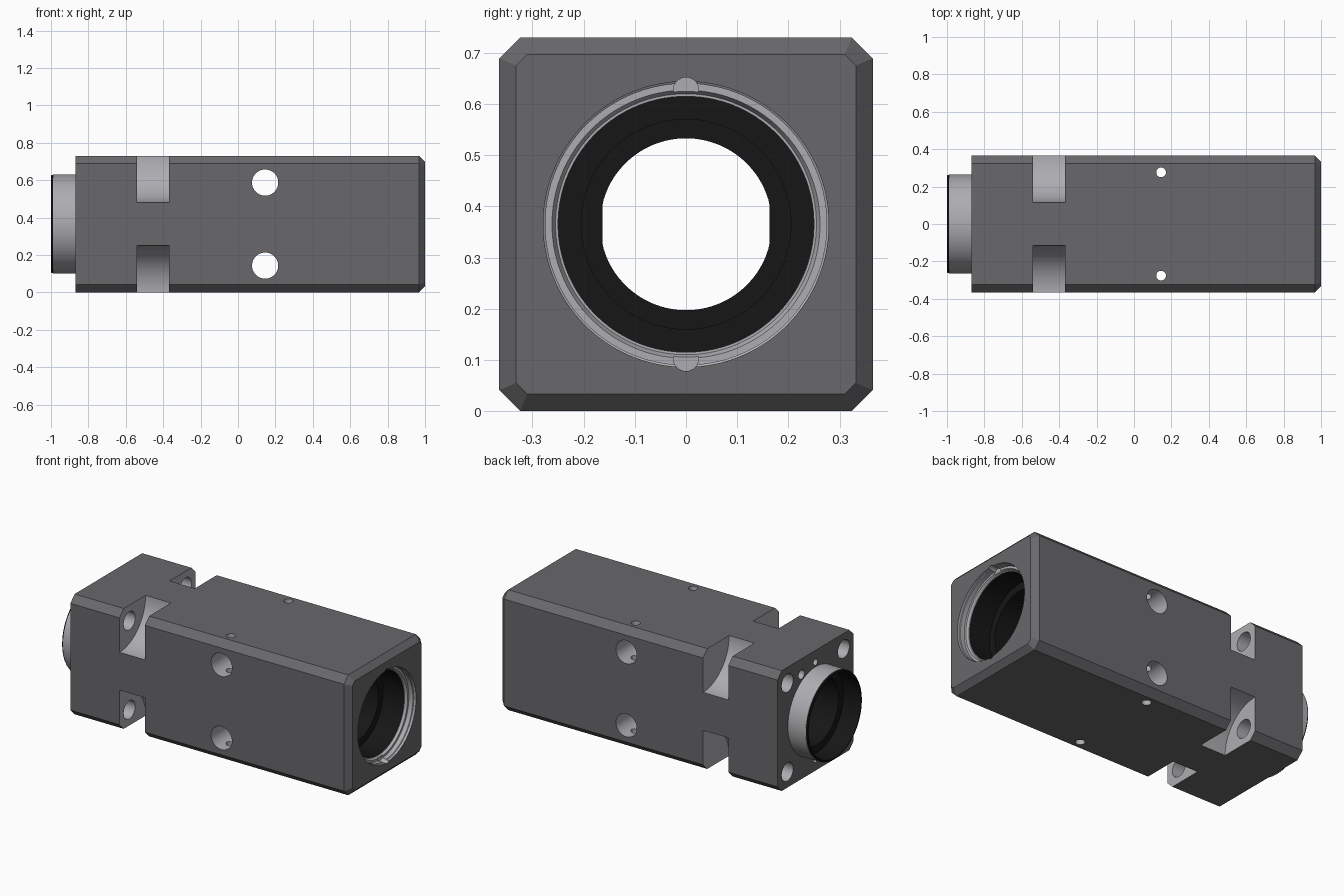
import bpy, bmesh, math
from mathutils import Vector

if "Cube" in bpy.data.objects:
    bpy.data.objects.remove(bpy.data.objects["Cube"])

CZ = 0.365          # height of the optical axis
HALF = 0.365        # half width of the square housing


def material(name, v):
    m = bpy.data.materials.new(name)
    m.diffuse_color = (v, v, v * 1.06, 1)
    m.use_nodes = True
    m.node_tree.nodes["Principled BSDF"].inputs["Base Color"].default_value = m.diffuse_color
    return m


DARK = material("painted_grey", 0.14)
LIGHT = material("bare_metal", 0.42)
BLACK = material("matte_black", 0.008)


def loft(name, rings, mat):
    """Closed solid skinned through rings of equal point count."""
    bm = bmesh.new()
    loops = [[bm.verts.new(p) for p in r] for r in rings]
    n = len(loops[0])
    for a, b in zip(loops, loops[1:]):
        for i in range(n):
            j = (i + 1) % n
            bm.faces.new((a[i], a[j], b[j], b[i]))
    bm.faces.new(loops[0][::-1])
    bm.faces.new(loops[-1])
    bmesh.ops.recalc_face_normals(bm, faces=bm.faces)
    me = bpy.data.meshes.new(name)
    bm.to_mesh(me)
    bm.free()
    me.materials.append(mat)
    ob = bpy.data.objects.new(name, me)
    bpy.context.collection.objects.link(ob)
    return ob


def turned(name, profile, mat, axis='X', at=(0, 0, 0), n=48, flat=None):
    """Revolve (distance, radius) pairs about an axis through 'at'."""
    k = 'XYZ'.index(axis)
    rings = []
    for d, r in profile:
        ring = []
        for i in range(n):
            t = 2 * math.pi * (i + 0.5) / n
            u, v = r * math.cos(t), r * math.sin(t)
            if flat and r < 0.17:
                u = max(-flat, min(flat, u))
            p = Vector((0, 0, 0))
            p[k], p[(k + 1) % 3], p[(k + 2) % 3] = d, u, v
            ring.append(p + Vector(at))
        rings.append(ring)
    return loft(name, rings, mat)


def octagon(x, h, c):
    pts = [(h, h - c), (h - c, h), (c - h, h), (-h, h - c),
           (-h, c - h), (c - h, -h), (h - c, -h), (h, c - h)]
    return [(x, y, z + CZ) for y, z in pts]


# Housing block: chamfered long edges and chamfered front end
c, e = 0.041, 0.033
housing = loft("camera_housing", [octagon(-0.87, HALF, c), octagon(1 - e, HALF, c),
               octagon(1, HALF - e, c - e * (2 - math.sqrt(2)))], DARK)


def combine(tool, op='DIFFERENCE'):
    m = housing.modifiers.new("bool", 'BOOLEAN')
    m.operation, m.solver, m.object = op, 'EXACT', tool
    m.material_mode = 'TRANSFER'
    tool.hide_render = True
    bpy.context.view_layer.objects.active = housing
    bpy.ops.object.modifier_apply(modifier=m.name)
    bpy.data.objects.remove(tool)


axis = (0, 0, CZ)

# Rear mounting boss with black rim
combine(turned("rear_boss", [(-0.99, 0.265), (-0.8, 0.265)], LIGHT, at=axis, n=96), 'UNION')
combine(turned("rear_rim", [(-1.0, 0.258), (-0.995, 0.262), (-0.95, 0.262)], BLACK, at=axis, n=96), 'UNION')

# Front recess with two key notches
combine(turned("front_recess", [(1.01, 0.279), (0.985, 0.279), (0.982, 0.275),
               (0.955, 0.275), (0.955, 0.262), (0.94, 0.255)], LIGHT, at=axis, n=96))
for s in (-1, 1):
    combine(turned("key_notch", [(0.95, 0.025), (1.01, 0.025)], LIGHT,
                   at=(0, 0, CZ + s * 0.262), n=32))

# Stepped black bore through the whole length
combine(turned("bore", [(-1.01, 0.252), (-0.88, 0.252), (-0.88, 0.205), (-0.7, 0.205),
               (-0.7, 0.168), (0.6, 0.168), (0.6, 0.205), (0.8, 0.205),
               (0.8, 0.25), (0.97, 0.25)], BLACK, at=axis, n=96, flat=0.163))

# Corner notches and the bolt holes that lead into them
for sy in (-1, 1):
    for sz in (-1, 1):
        combine(turned("corner_notch", [(-0.54, 0.25), (-0.37, 0.25)], LIGHT,
                       at=(0, sy * HALF, CZ + sz * HALF), n=96))
        combine(turned("bolt_hole", [(-0.9, 0.055), (-0.45, 0.055)], LIGHT,
                       at=(0, sy * 0.27, CZ + sz * 0.27)))

# Cross holes: large ones side to side, small ones top to bottom
for s in (-1, 1):
    combine(turned("side_hole", [(-0.5, 0.07), (0.5, 0.07)], LIGHT, 'Y',
                   (0.145, 0, CZ + s * 0.222)))
    combine(turned("vertical_hole", [(-0.1, 0.026), (0.9, 0.026)], LIGHT, 'Z',
                   (0.145, s * 0.276, 0)))

# Small pin holes in the rear face
for y, z, r in ((0.135, 0.27, 0.028), (0, 0.295, 0.02), (0, -0.295, 0.02)):
    combine(turned("pin_hole", [(-0.9, r), (-0.77, r)], LIGHT, at=(0, y, CZ + z), n=32))

# Smooth round walls, crisp edges
bpy.ops.object.select_all(action='DESELECT')
housing.select_set(True)
bpy.context.view_layer.objects.active = housing
bpy.ops.object.shade_smooth_by_angle(angle=math.radians(25))
